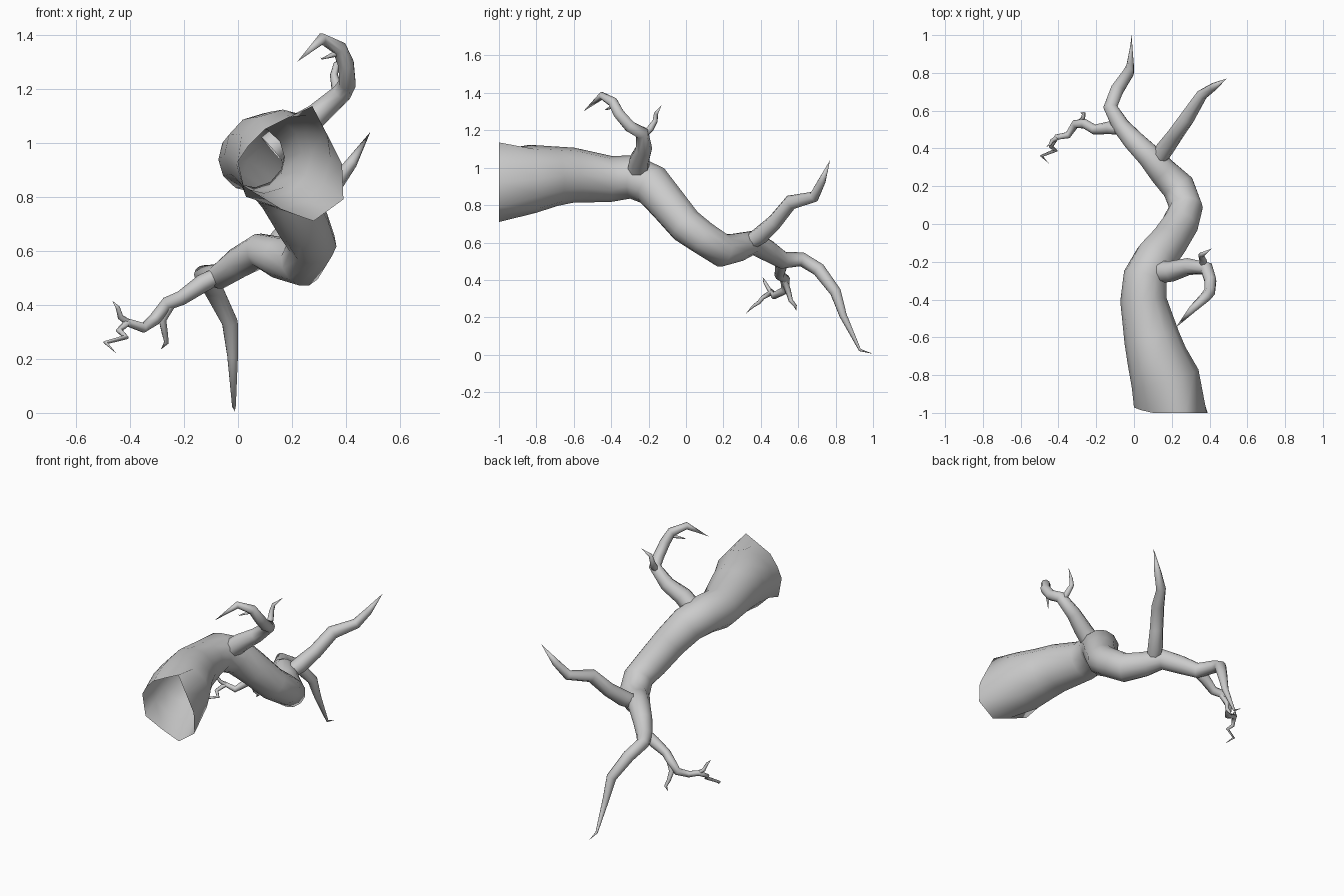
import bpy, bmesh, math
from mathutils import Vector


def limb(name, path, sides=8, mouth=None):
    """Tapered tube along (x, y, z, radius) points, open at the root and pointed at the tip."""
    pos = [Vector(q[:3]) for q in path]
    bm = bmesh.new()
    rings = []
    u = Vector((1, 0, 0)) if mouth else (pos[1] - pos[0]).orthogonal()
    for i, c in enumerate(pos[:-1]):
        t = (pos[i + 1] - c).normalized()
        if i:
            t = (t + (c - pos[i - 1]).normalized()).normalized()
        u = (u - t * u.dot(t)).normalized()
        v = t.cross(u)
        ring = []
        for k in range(sides):
            a = math.tau * k / sides
            co = c + (u * math.cos(a) + v * math.sin(a)) * path[i][3]
            if mouth and i == 0:
                x, z = mouth[k]
                co = Vector((x, -1 + max(0, 0.08 - x) * 0.35, z))
            ring.append(bm.verts.new(co))
        rings.append(ring)
    for r0, r1 in zip(rings, rings[1:]):
        for k in range(sides):
            j = (k + 1) % sides
            bm.faces.new((r0[k], r0[j], r1[j], r1[k]))
    tip = bm.verts.new(pos[-1])
    for k in range(sides):
        bm.faces.new((rings[-1][k], rings[-1][(k + 1) % sides], tip))
    me = bpy.data.meshes.new(name)
    bm.to_mesh(me)
    bm.free()
    for f in me.polygons:
        f.use_smooth = True
    ob = bpy.data.objects.new(name, me)
    bpy.context.collection.objects.link(ob)
    return ob


# hollow trunk with an irregular cut mouth, running out into the long spike
limb("trunk", [
    (0.20, -1.00, 0.93, 0.20), (0.165, -0.82, 0.94, 0.183), (0.12, -0.70, 0.955, 0.16),
    (0.093, -0.60, 0.96, 0.147), (0.05, -0.40, 0.94, 0.123), (0.06, -0.28, 0.95, 0.117),
    (0.115, -0.18, 0.905, 0.112), (0.18, -0.10, 0.81, 0.103), (0.245, 0.00, 0.69, 0.097),
    (0.275, 0.09, 0.625, 0.09), (0.235, 0.195, 0.557, 0.09), (0.15, 0.28, 0.575, 0.077),
    (0.08, 0.36, 0.60, 0.065), (0.0, 0.44, 0.555, 0.057), (-0.07, 0.52, 0.505, 0.047),
    (-0.125, 0.62, 0.51, 0.038), (-0.09, 0.71, 0.455, 0.036), (-0.03, 0.80, 0.335, 0.03),
    (-0.02, 0.84, 0.21, 0.02), (-0.015, 0.93, 0.025, 0.007), (-0.012, 1.0, 0.005, 0.001)],
    sides=12,
    mouth=[(.385, .92), (.39, .79), (.335, .75), (.28, .71), (.16, .755), (.03, .80),
           (.0, .93), (.04, .99), (.10, 1.05), (.19, 1.095), (.275, 1.135), (.33, 1.03)])

# side spike rising to the right
limb("side_spike", [
    (0.12, 0.325, 0.59, 0.04), (0.165, 0.40, 0.64, 0.048), (0.22, 0.475, 0.71, 0.042),
    (0.28, 0.56, 0.815, 0.04), (0.36, 0.685, 0.845, 0.03), (0.42, 0.725, 0.925, 0.022),
    (0.49, 0.77, 1.04, 0.001)])

# upper hooked branch with its twigs
limb("upper_branch", [
    (0.125, -0.255, 0.975, 0.06), (0.20, -0.25, 1.04, 0.055), (0.29, -0.225, 1.10, 0.045),
    (0.385, -0.235, 1.185, 0.037), (0.405, -0.30, 1.22, 0.033), (0.40, -0.36, 1.29, 0.031),
    (0.375, -0.39, 1.35, 0.028), (0.31, -0.45, 1.385, 0.021), (0.22, -0.55, 1.30, 0.001)])
limb("upper_twig", [
    (0.37, -0.23, 1.17, 0.02), (0.365, -0.19, 1.21, 0.02), (0.355, -0.165, 1.25, 0.015),
    (0.365, -0.16, 1.29, 0.012), (0.41, -0.13, 1.335, 0.001)], sides=6)
limb("upper_stub", [
    (0.395, -0.37, 1.335, 0.013), (0.35, -0.395, 1.325, 0.01),
    (0.31, -0.43, 1.31, 0.003), (0.305, -0.43, 1.315, 0.001)], sides=6)

# crooked left branch with its twigs
limb("left_branch", [
    (-0.06, 0.50, 0.515, 0.03), (-0.13, 0.51, 0.48, 0.034), (-0.21, 0.50, 0.425, 0.027),
    (-0.26, 0.53, 0.405, 0.026), (-0.31, 0.53, 0.345, 0.023), (-0.35, 0.47, 0.315, 0.019),
    (-0.41, 0.46, 0.335, 0.016), (-0.44, 0.41, 0.305, 0.012), (-0.415, 0.39, 0.28, 0.011),
    (-0.49, 0.36, 0.26, 0.008), (-0.45, 0.32, 0.22, 0.001)])
limb("left_twig_lower", [
    (-0.24, 0.52, 0.415, 0.018), (-0.28, 0.545, 0.345, 0.016), (-0.27, 0.56, 0.29, 0.012),
    (-0.265, 0.585, 0.26, 0.009), (-0.285, 0.59, 0.235, 0.001)], sides=6)
limb("left_twig_upper", [
    (-0.40, 0.46, 0.33, 0.013), (-0.435, 0.44, 0.355, 0.011),
    (-0.445, 0.42, 0.39, 0.008), (-0.465, 0.41, 0.415, 0.001)], sides=6)
